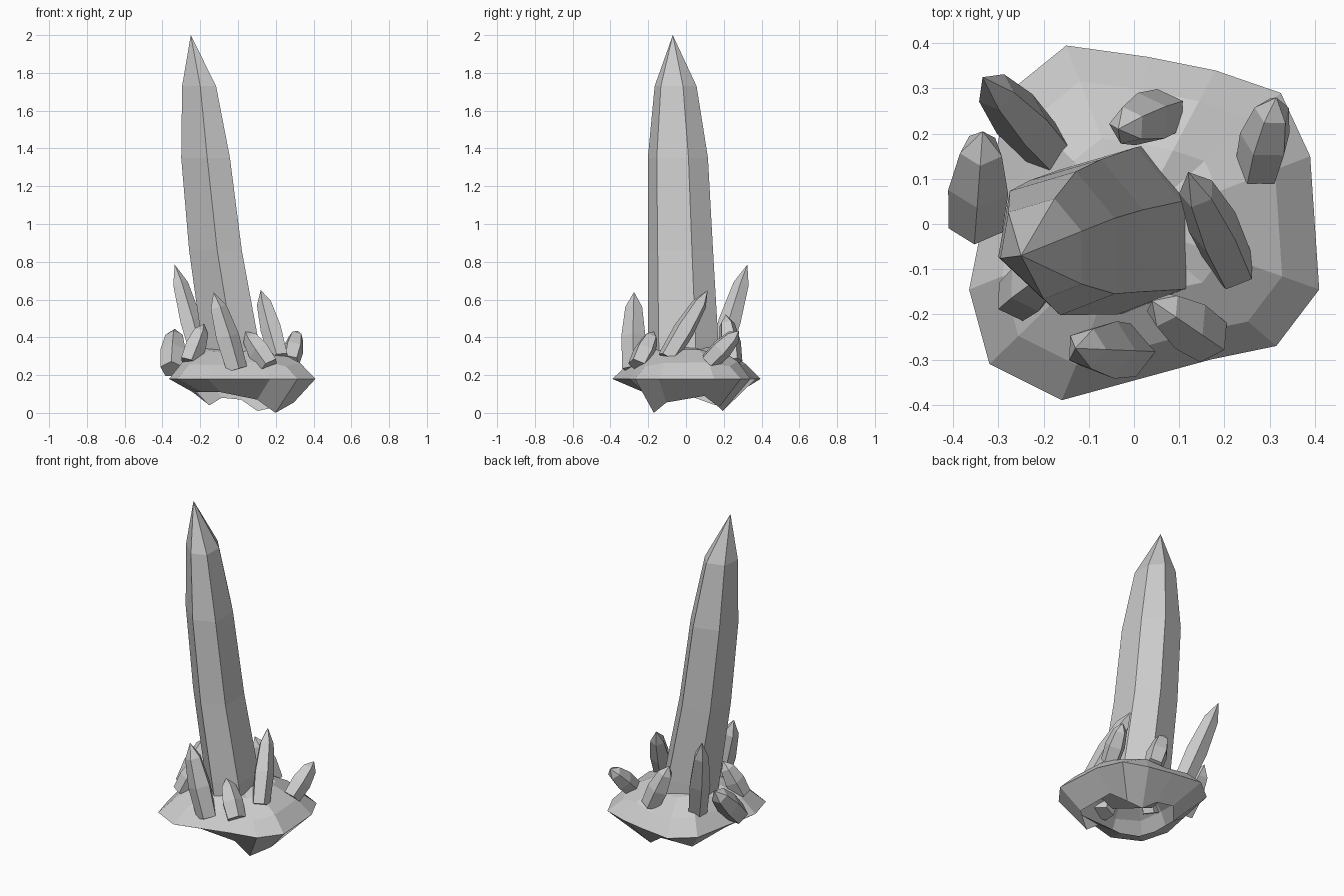
import bpy, math
from mathutils import Vector

if "Cube" in bpy.data.objects:
    bpy.data.objects.remove(bpy.data.objects["Cube"])

mat = bpy.data.materials.new("pale grey stone")
mat.diffuse_color = (0.6, 0.6, 0.6, 1)
mat.use_nodes = True
mat.node_tree.nodes["Principled BSDF"].inputs["Base Color"].default_value = mat.diffuse_color


def loft(name, rings, tip=None, cap=True):
    """Skin equal-length rings from bottom to top, closing at a tip point."""
    n = len(rings[0])
    verts = [Vector(p) for r in rings for p in r]
    faces = []
    for k in range(len(rings) - 1):
        for i in range(n):
            j = (i + 1) % n
            faces.append((k*n + i, k*n + j, (k+1)*n + j, (k+1)*n + i))
    if cap:
        faces.append(tuple(reversed(range(n))))
    top = (len(rings) - 1) * n
    verts.append(Vector(tip))
    for i in range(n):
        faces.append((top + i, top + (i + 1) % n, len(verts) - 1))
    me = bpy.data.meshes.new(name)
    me.from_pydata(verts, [], faces)
    me.materials.append(mat)
    ob = bpy.data.objects.new(name, me)
    bpy.context.collection.objects.link(ob)
    return ob


# rock base: irregular rim, domed top, ragged open underside
rim = [(-.15, .395), (-.28, .29), (-.33, .03), (-.365, -.145), (-.32, -.31),
       (-.16, -.39), (.17, -.3), (.315, -.27), (.41, -.145), (.39, .15),
       (.325, .29), (.18, .34), (.03, .37)]
low = [.08, .04, .09, .11, .11, .11, .07, 0, .055, .09, .03, .01, .07]
inset = [.58, .54, .62, .62, .6, .58, .6, .63, .72, .65, .6, .57, .58]
bottom = [(x*s, y*s, z) for (x, y), z, s in zip(rim, low, inset)]
rings = [bottom, [(x, y, .18) for x, y in rim]]
for s, z, wob in ((.8, .26, .015), (.48, .33, .012)):
    rings.append([(x*s, y*s, z + wob*math.sin(i*2.4)) for i, (x, y) in enumerate(rim)])
loft("rock_base", rings, (0, 0, .36), cap=False)

# main crystal: six-sided, leaning and tapering upward
hexa = [(.14, -.145), (.14, .05), (.04, .17), (-.13, .12), (-.16, -.05), (0, -.2)]
levels = [(-.01, .005, .22, 1), (-.035, 0, .4, 1), (-.11, -.015, .86, .93),
          (-.163, -.03, 1.35, .86), (-.2, -.046, 1.73, .6)]
loft("main_crystal",
     [[(cx + x*s, cy + y*s, z) for x, y in hexa] for cx, cy, z, s in levels],
     (-.25, -.07, 2))


# small five-sided crystals around the base
def crystal(name, base, tip, r, turn=0):
    base, tip = Vector(base), Vector(tip)
    axis = tip - base
    q = axis.to_track_quat('Z', 'Y')
    rs = []
    for t, k in ((0, .92), (.42, 1.03), (.8, .72)):
        rs.append([base + axis*t + q @ Vector((r*k*math.cos(a), r*k*math.sin(a), 0))
                   for a in (math.radians(72*i + turn) for i in range(5))])
    loft(name, rs, tip)


crystal("front_crystal", (-.01, -.28, .23), (-.13, -.275, .64), .065, 18)
crystal("front_right_crystal", (.165, -.255, .25), (.04, -.17, .43), .06, 90)
crystal("right_crystal", (.22, -.1, .29), (.12, .115, .65), .057, 50)
crystal("back_right_crystal", (.275, .12, .27), (.315, .28, .435), .057, 0)
crystal("back_crystal", (.065, .245, .27), (-.035, .21, .52), .06, 30)
crystal("back_left_crystal", (-.19, .165, .26), (-.335, .325, .785), .06, 60)
crystal("left_crystal", (-.35, 0, .23), (-.335, .205, .445), .068, 90)
crystal("front_left_crystal", (-.26, -.165, .27), (-.18, -.1, .47), .057, 10)
